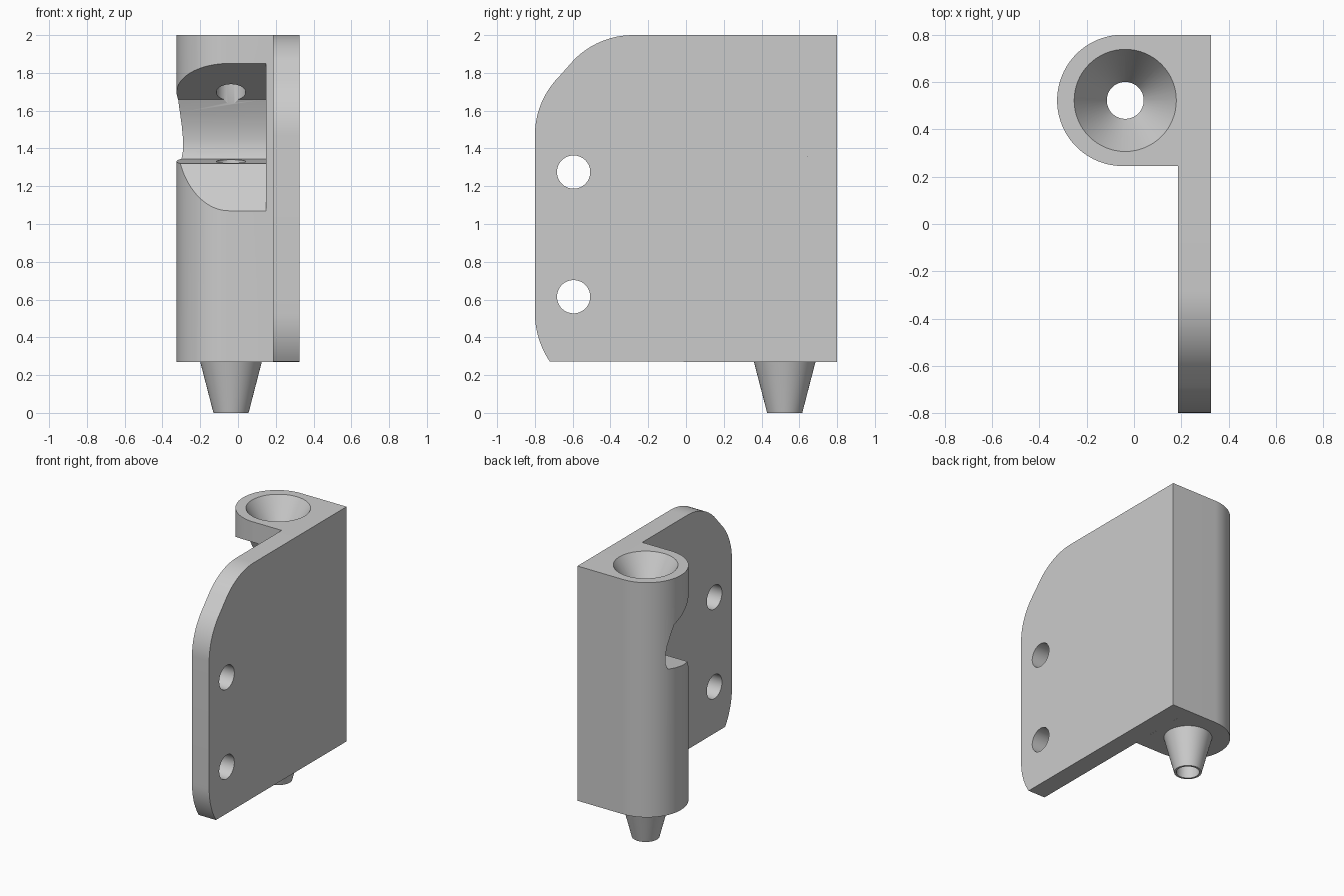
import bpy
import bmesh
from math import sin, cos, radians, pi
from mathutils import Vector

cube = bpy.data.objects.get("Cube")
if cube:
    bpy.data.objects.remove(cube, do_unlink=True)

grey = bpy.data.materials.new("plain_grey")
grey.use_nodes = True
COLOUR = (0.6, 0.6, 0.6, 1)
grey.diffuse_color = COLOUR
grey.node_tree.nodes["Principled BSDF"].inputs["Base Color"].default_value = COLOUR

AXIS_X, AXIS_Y = -0.037, 0.5225   # shared axis of funnel, bore and nozzle
BASE, TOP, BACK = 0.27, 2.0, 0.8


def finish(name, bm):
    bmesh.ops.recalc_face_normals(bm, faces=bm.faces)
    mesh = bpy.data.meshes.new(name)
    bm.to_mesh(mesh)
    bm.free()
    mesh.materials.append(grey)
    obj = bpy.data.objects.new(name, mesh)
    bpy.context.collection.objects.link(obj)
    return obj


def extrude(name, points, offset):
    """Fill a closed outline and extrude it along offset."""
    bm = bmesh.new()
    face = bm.faces.new([bm.verts.new(p) for p in points])
    side = bmesh.ops.extrude_face_region(bm, geom=[face])["geom"]
    verts = [v for v in side if isinstance(v, bmesh.types.BMVert)]
    bmesh.ops.translate(bm, verts=verts, vec=Vector(offset))
    return finish(name, bm)


def lathe(name, profile, steps=64):
    """Spin a (radius, height) profile around the shared axis."""
    bm = bmesh.new()
    verts = [bm.verts.new((AXIS_X + r, AXIS_Y, z)) for r, z in profile]
    edges = [bm.edges.new(pair) for pair in zip(verts, verts[1:])]
    bmesh.ops.spin(bm, geom=verts + edges, cent=(AXIS_X, AXIS_Y, 0),
                   axis=(0, 0, 1), angle=2 * pi, steps=steps)
    bmesh.ops.remove_doubles(bm, verts=bm.verts, dist=1e-4)
    return finish(name, bm)


def arc(cu, cv, r, start, end, steps):
    angles = [radians(start + (end - start) * i / steps) for i in range(steps + 1)]
    return [(cu + r * cos(a), cv + r * sin(a)) for a in angles]


def carve(obj, cutters):
    """Subtract the cutters and bake the result."""
    for cutter in cutters:
        cutter.hide_render = True
        mod = obj.modifiers.new("cut", "BOOLEAN")
        mod.operation, mod.solver, mod.object = "DIFFERENCE", "EXACT", cutter
    graph = bpy.context.evaluated_depsgraph_get()
    obj.data = bpy.data.meshes.new_from_object(obj.evaluated_get(graph))
    obj.modifiers.clear()
    for cutter in cutters:
        bpy.data.objects.remove(cutter, do_unlink=True)


# Mounting plate with rounded front corners and two screw holes
outline = [(BACK, BASE), (BACK, TOP)]
outline += arc(-0.28, 1.56, 0.44, 90, 135, 12)
outline += arc(-0.36, 1.47, 0.44, 135, 180, 12)
outline += arc(-0.3375, 0.53, 0.4625, 180, 214, 10)
plate = extrude("mounting_plate", [(0.185, y, z) for y, z in outline], (0.14, 0, 0))
holes = [extrude("screw_hole", [(0.1, y, z) for y, z in arc(-0.595, h, 0.088, 0, 354.375, 63)],
                 (0.3, 0, 0)) for h in (0.615, 1.275)]
carve(plate, holes)

# Round-nosed housing beside the plate
nose = arc(-0.0475, AXIS_Y, 0.2775, 90, 270, 48)
housing = extrude("housing",
                  [(x, y, BASE) for x, y in nose + [(0.185, 0.245), (0.185, BACK)]],
                  (0, 0, TOP - BASE))

# Open chamber: sloped ceiling, hollow back wall, lip and sloped floor
chamber = [(0.145, 1.905), (0.245, 1.85), (0.59, 1.66), (0.62, 1.59), (0.643, 1.52),
           (0.655, 1.45), (0.655, 1.39), (0.64, 1.345), (0.42, 1.32),
           (0.245, 1.07), (0.145, 0.927)]
chamber_cut = extrude("chamber_cut", [(-0.5, y, z) for y, z in chamber], (0.647, 0, 0))

# Funnel mouth running into a straight bore
funnel_cut = lathe("funnel_cut", [(0, -0.1), (0.078, -0.1), (0.078, 1.78),
                                  (0.216, TOP), (0.2474, TOP + 0.05), (0, TOP + 0.05)])
carve(housing, [chamber_cut, funnel_cut])

# Tapered hollow nozzle under the housing
nozzle = lathe("nozzle", [(0.078, BASE), (0.078, 0), (0.093, 0), (0.163, BASE), (0.078, BASE)])

# Smooth the curved walls, keep the edges crisp
bpy.ops.object.select_all(action="DESELECT")
for part in (plate, housing, nozzle):
    part.select_set(True)
bpy.context.view_layer.objects.active = housing
bpy.ops.object.shade_smooth_by_angle(angle=radians(25))
